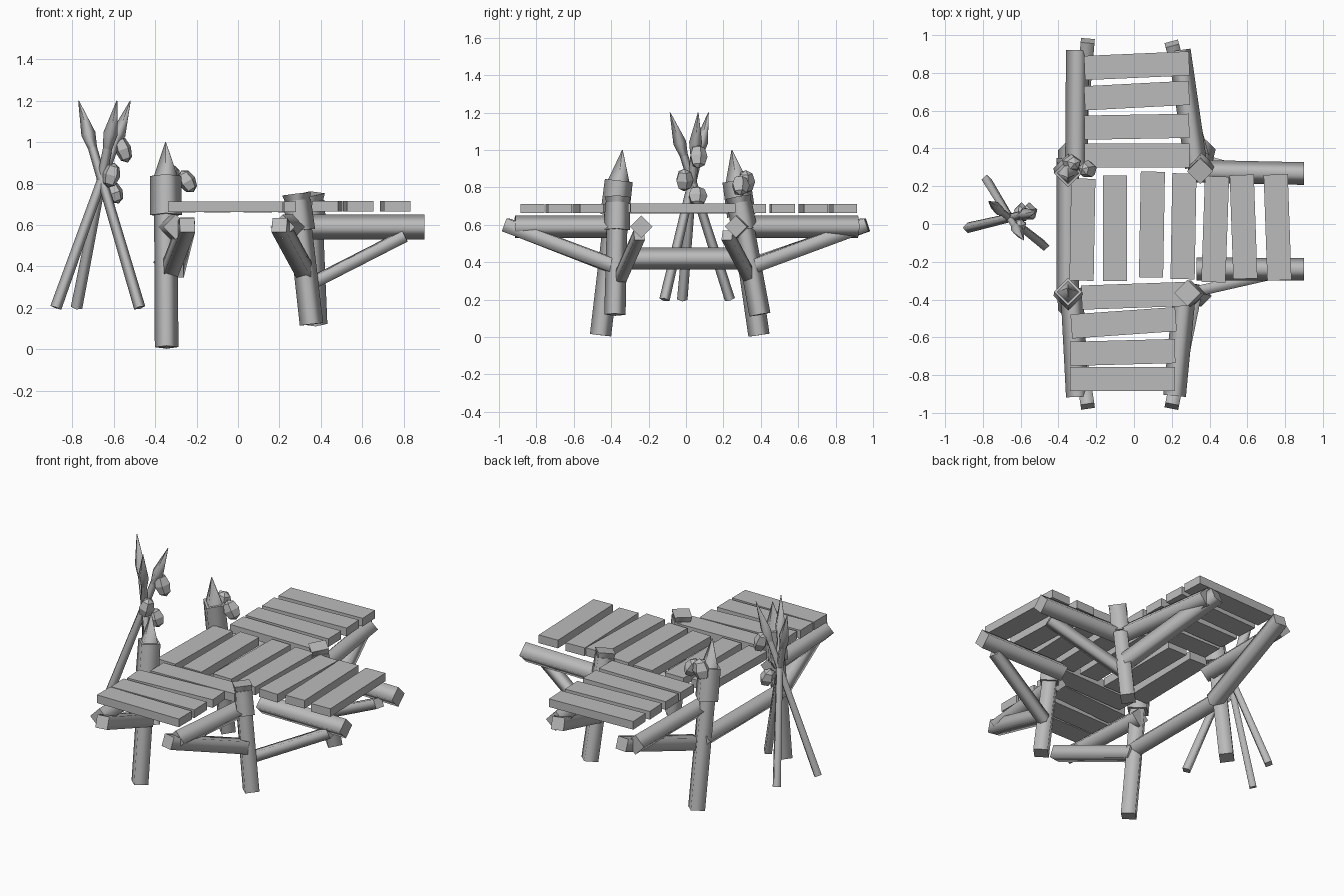
import bpy, bmesh
from math import radians, cos, sin, tau
from mathutils import Vector, Matrix

if "Cube" in bpy.data.objects:
    bpy.data.objects.remove(bpy.data.objects["Cube"], do_unlink=True)

wood = bpy.data.materials.new("grey_wood")
wood.use_nodes = True
GREY = (0.5, 0.5, 0.5, 1)
wood.diffuse_color = GREY
wood.node_tree.nodes["Principled BSDF"].inputs["Base Color"].default_value = GREY


def finish(name, bm):
    bmesh.ops.recalc_face_normals(bm, faces=bm.faces)
    mesh = bpy.data.meshes.new(name)
    bm.to_mesh(mesh)
    bm.free()
    mesh.materials.append(wood)
    obj = bpy.data.objects.new(name, mesh)
    bpy.context.scene.collection.objects.link(obj)
    return obj


def log(name, a, b, rings, turn=0):
    """Four-sided log from a to b; rings are (fraction along, radius)."""
    a, b = Vector(a), Vector(b)
    d = (b - a).normalized()
    ref = Vector((0, 1, 0)) if abs(d.z) > 0.75 else Vector((0, 0, 1))
    side = d.cross(ref).normalized()
    up = side.cross(d)
    bm = bmesh.new()
    loops = []
    for t, r in rings:
        c = a.lerp(b, t)
        loops.append([bm.verts.new(c + r * (cos(w) * side + sin(w) * up))
                      for w in (tau * i / 4 + radians(turn) for i in range(4))])
    for low, high in zip(loops, loops[1:]):
        for i in range(4):
            j = (i + 1) % 4
            bm.faces.new((low[i], low[j], high[j], high[i])).smooth = True
    bm.faces.new(loops[0])
    bm.faces.new(loops[-1])
    return finish(name, bm)


def beam(name, a, b, r, turn=0):
    return log(name, a, b, [(0, r), (1, r)], turn)


def plank(name, x, y, length, angle, z=0.685):
    bm = bmesh.new()
    bmesh.ops.create_cube(bm, size=1)
    bm.transform(Matrix.Translation((x, y, z)) @ Matrix.Rotation(radians(angle), 4, "Z")
                 @ Matrix.Diagonal((length, 0.128, 0.05, 1)))
    return finish(name, bm)


def rock(name, pos, size, tilt):
    bm = bmesh.new()
    bmesh.ops.create_uvsphere(bm, u_segments=5, v_segments=4, radius=1)
    bm.transform(Matrix.Translation(pos) @ Matrix.Rotation(radians(tilt), 4, "Y")
                 @ Matrix.Diagonal((*size, 1)))
    return finish(name, bm)


# Tall pointed posts on the left side
for side, foot, tip in (("front", (-0.345, -0.457, 0.01), (-0.35, -0.34, 1.0)),
                        ("back", (-0.345, 0.39, 0.01), (-0.35, 0.245, 1.0))):
    log(side + "_left_post", foot, tip, [(0, 0.057), (0.7, 0.057)])
    log(side + "_left_collar", foot, tip, [(0.645, 0.077), (0.835, 0.075)])
    log(side + "_left_point", foot, tip, [(0.82, 0.062), (1, 0.002)])

# Short flat-topped posts on the right side
for side, foot, top in (("front", (0.355, -0.38, 0.12), (0.283, -0.365, 0.75)),
                        ("back", (0.375, 0.395, 0.12), (0.35, 0.28, 0.75))):
    log(side + "_right_post", foot, top, [(0, 0.057), (0.95, 0.055)])
    log(side + "_right_collar", foot, top, [(0.72, 0.07), (0.95, 0.066)])
    log(side + "_right_cap", foot, top, [(0.92, 0.055), (1, 0.07)])

# Beams under the three walkways and the tie between the left posts
beam("left_tie", (-0.35, -0.4, 0.42), (-0.35, 0.35, 0.42), 0.06)
beam("right_walk_back_beam", (0.3, 0.28, 0.59), (0.9, 0.267, 0.59), 0.06)
beam("right_walk_front_beam", (0.33, -0.238, 0.59), (0.9, -0.24, 0.59), 0.06)
beam("front_walk_left_beam", (-0.33, -0.34, 0.59), (-0.3, -0.915, 0.59), 0.06)
beam("front_walk_right_beam", (0.27, -0.34, 0.59), (0.215, -0.91, 0.59), 0.06)
beam("back_walk_left_beam", (-0.305, 0.28, 0.59), (-0.3, 0.92, 0.59), 0.06)
beam("back_walk_right_beam", (0.33, 0.3, 0.59), (0.24, 0.92, 0.59), 0.06)

# Slanted braces
beam("front_left_brace", (-0.33, -0.4, 0.38), (-0.245, -0.965, 0.6), 0.052, 45)
beam("front_right_brace", (0.32, -0.38, 0.38), (0.2, -0.965, 0.6), 0.052, 45)
beam("back_left_brace", (-0.3, 0.33, 0.38), (-0.245, 0.97, 0.6), 0.052, 45)
beam("back_right_brace", (0.36, 0.36, 0.38), (0.2, 0.955, 0.6), 0.052, 45)
beam("right_front_brace", (0.36, -0.35, 0.32), (0.8, -0.25, 0.545), 0.04, 45)
beam("right_back_brace", (0.36, 0.34, 0.32), (0.8, 0.22, 0.545), 0.04, 45)

# Planks of the middle deck and right walkway: x, y, length, lean
for i, (x, y, length, lean) in enumerate((
        (-0.273, -0.03, 0.54, -1), (-0.1, -0.023, 0.56, 0), (0.095, -0.003, 0.56, -1),
        (0.262, -0.012, 0.56, -1), (0.43, -0.028, 0.56, -2), (0.58, -0.015, 0.55, 2),
        (0.76, -0.018, 0.56, 2))):
    plank("deck_plank_%d" % (i + 1), x, y, length, 90 + lean, 0.685 if i < 4 else 0.69)

# Planks of the front and back walkways: x, y, lean
for i, (x, y, lean) in enumerate((
        (0.015, 0.363, 0), (0.015, 0.515, 1), (0.015, 0.68, 3), (0.015, 0.838, 2.5),
        (0.0, -0.38, 2), (-0.055, -0.523, 4), (-0.06, -0.68, 1.5), (-0.06, -0.82, 0))):
    plank("walkway_plank_%d" % (i + 1), x, y, 0.555, lean, 0.687)

# Three crossed spears
for i, (foot, tip) in enumerate((((-0.88, -0.02, 0.2), (-0.52, 0.065, 1.2)),
                                 ((-0.78, 0.235, 0.2), (-0.585, -0.085, 1.2)),
                                 ((-0.475, -0.115, 0.2), (-0.77, 0.12, 1.2)))):
    log("spear_%d" % (i + 1), foot, tip, [(0, 0.028), (0.8, 0.022)])
    log("spear_head_%d" % (i + 1), foot, tip, [(0.77, 0.022), (0.84, 0.035), (1, 0.002)])

# Hanging rocks on the spears and the back left post
for i, (pos, size, tilt) in enumerate((
        ((-0.555, 0.065, 0.965), (0.042, 0.05, 0.068), -20),
        ((-0.612, -0.01, 0.84), (0.045, 0.05, 0.062), 15),
        ((-0.595, 0.06, 0.755), (0.042, 0.055, 0.055), -20),
        ((-0.33, 0.32, 0.83), (0.055, 0.05, 0.065), 15),
        ((-0.245, 0.29, 0.81), (0.045, 0.05, 0.06), -30))):
    rock("rock_%d" % (i + 1), pos, size, tilt)
